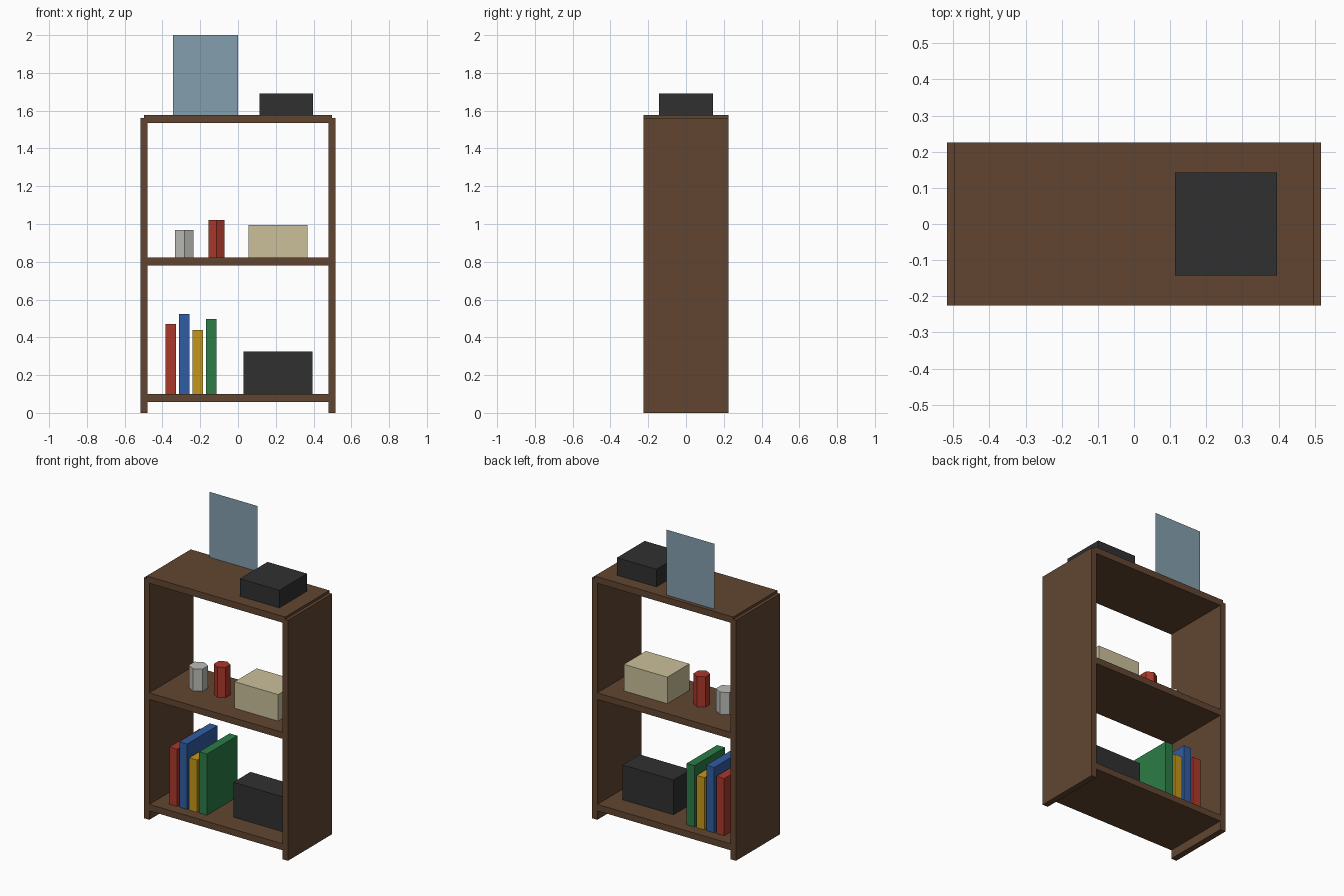
import bpy, bmesh, math

if "Cube" in bpy.data.objects:
    bpy.data.objects.remove(bpy.data.objects["Cube"])


def material(name, r, g, b):
    m = bpy.data.materials.new(name)
    m.diffuse_color = (r, g, b, 1.0)
    m.use_nodes = True
    m.node_tree.nodes["Principled BSDF"].inputs["Base Color"].default_value = m.diffuse_color
    return m


WOOD = material("brown wood", 0.12, 0.06, 0.03)
BLACK = material("charcoal", 0.03, 0.03, 0.03)
CREAM = material("cream", 0.60, 0.53, 0.33)
GLASS = material("blue grey", 0.23, 0.35, 0.43)
SILVER = material("light grey", 0.50, 0.50, 0.48)
RED = material("red", 0.41, 0.04, 0.024)
BLUE = material("blue", 0.03, 0.107, 0.36)
YELLOW = material("yellow", 0.56, 0.31, 0.01)
GREEN = material("green", 0.025, 0.20, 0.063)


def finish(name, bm, mat):
    bmesh.ops.recalc_face_normals(bm, faces=bm.faces)
    me = bpy.data.meshes.new(name)
    bm.to_mesh(me)
    bm.free()
    me.materials.append(mat)
    ob = bpy.data.objects.new(name, me)
    bpy.context.collection.objects.link(ob)
    return ob


def box(name, x0, x1, half_y, z0, z1, mat):
    """Box between x0..x1 and z0..z1, centred on y = 0."""
    bm = bmesh.new()
    bmesh.ops.create_cube(bm, size=1)
    bmesh.ops.scale(bm, vec=(x1 - x0, 2 * half_y, z1 - z0), verts=bm.verts)
    bmesh.ops.translate(bm, vec=((x0 + x1) / 2, 0, (z0 + z1) / 2), verts=bm.verts)
    return finish(name, bm, mat)


def hex_jar(name, x, radius, z0, z1, mat):
    """Six-sided prism with a corner pointing to the front."""
    bm = bmesh.new()
    ring = []
    for i in range(6):
        a = math.pi / 2 + i * math.pi / 3
        ring.append(bm.verts.new((x + radius * math.cos(a), radius * math.sin(a), z0)))
    base = bm.faces.new(ring)
    ext = bmesh.ops.extrude_face_region(bm, geom=[base], use_keep_orig=True)
    top = [v for v in ext["geom"] if isinstance(v, bmesh.types.BMVert)]
    bmesh.ops.translate(bm, vec=(0, 0, z1 - z0), verts=top)
    return finish(name, bm, mat)


# Frame: two side panels and three shelves let into them
DEPTH = 0.226
box("left_side_panel", -0.517, -0.478, DEPTH, 0.0, 1.56, WOOD)
box("right_side_panel", 0.478, 0.517, DEPTH, 0.0, 1.56, WOOD)
LOW, MID, TOP = 0.10, 0.823, 1.576
for name, z in (("bottom_shelf", LOW), ("middle_shelf", MID), ("top_shelf", TOP)):
    box(name, -0.497, 0.497, DEPTH, z - 0.042, z, WOOD)

# Books on the bottom shelf
books = (("red_book", RED, 0.471), ("blue_book", BLUE, 0.524),
         ("yellow_book", YELLOW, 0.439), ("green_book", GREEN, 0.497))
for i, (name, mat, z) in enumerate(books):
    x = -0.355 + 0.0711 * i
    box(name, x - 0.028, x + 0.028, 0.156, LOW, z, mat)

# Boxes on each shelf
box("lower_storage_box", 0.028, 0.395, 0.088, LOW, 0.326, BLACK)
box("cream_box", 0.055, 0.367, 0.113, MID, 0.995, CREAM)
box("top_storage_box", 0.113, 0.396, 0.142, TOP, 1.69, BLACK)

# Jars on the middle shelf
hex_jar("grey_jar", -0.284, 0.0566, MID, 0.967, SILVER)
hex_jar("red_jar", -0.114, 0.049, MID, 1.02, RED)

# Flat picture sheet standing near the back of the top shelf
bm = bmesh.new()
bm.faces.new([bm.verts.new((x, 0.2, z)) for x, z in
              ((-0.344, TOP), (0.0, TOP), (0.0, 2.0), (-0.344, 2.0))])
finish("picture_sheet", bm, GLASS)
